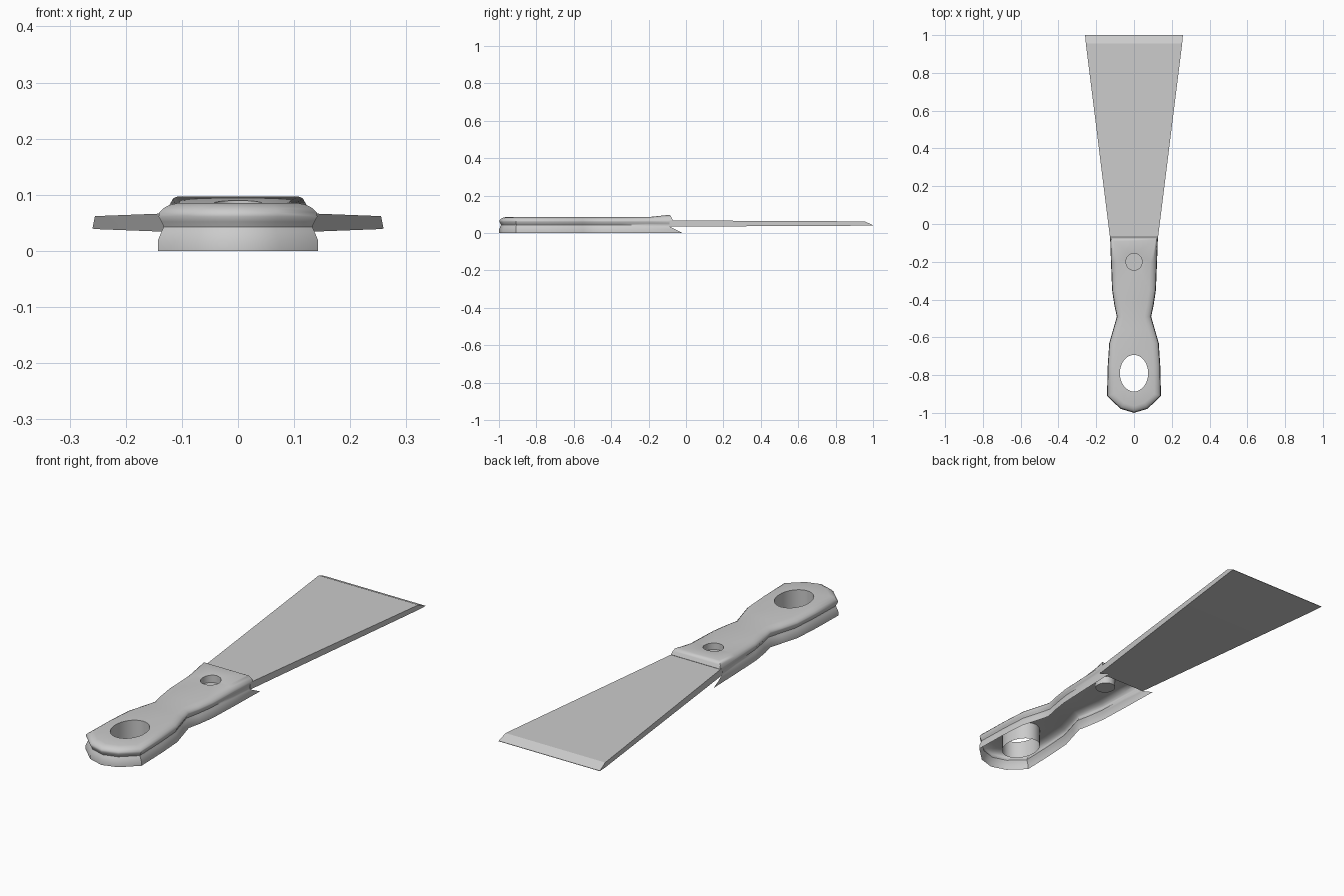
import bpy, bmesh, math
from mathutils import Vector

if "Cube" in bpy.data.objects:
    bpy.data.objects.remove(bpy.data.objects["Cube"])


def finish(bm, name, angle=40):
    bmesh.ops.recalc_face_normals(bm, faces=bm.faces)
    mesh = bpy.data.meshes.new(name)
    bm.to_mesh(mesh)
    bm.free()
    obj = bpy.data.objects.new(name, mesh)
    bpy.context.collection.objects.link(obj)
    bpy.ops.object.select_all(action='DESELECT')
    obj.select_set(True)
    bpy.context.view_layer.objects.active = obj
    bpy.ops.object.shade_smooth_by_angle(angle=math.radians(angle))
    return obj


def loop_edges(bm, verts):
    return [bm.edges.new((verts[i], verts[(i + 1) % len(verts)])) for i in range(len(verts))]


def ellipse(bm, y, rx, ry, z, n=32):
    return [bm.verts.new((rx * math.cos(2 * math.pi * i / n),
                          y + ry * math.sin(2 * math.pi * i / n), z)) for i in range(n)]


def bridge(bm, a, b):
    for i in range(len(a)):
        j = (i + 1) % len(a)
        bm.faces.new((a[i], a[j], b[j], b[i]))


# Handle: a hollow shell, lofted up from an open bottom rim
half = [(0.127, -0.07), (0.122, -0.20), (0.116, -0.35), (0.104, -0.43), (0.091, -0.49),
        (0.108, -0.55), (0.131, -0.63), (0.139, -0.75), (0.143, -0.91), (0.072, -0.978)]
outline = [Vector(p) for p in half] + [Vector((0, -1))] + [Vector((-x, y)) for x, y in reversed(half)]

normals = []
for i in range(len(outline)):
    d = outline[min(i + 1, len(outline) - 1)] - outline[max(i - 1, 0)]
    normals.append(Vector((-d.y, d.x)).normalized())
normals[0], normals[-1] = Vector((1, 0)), Vector((-1, 0))

# height, inset, y of the front end
levels = [(0.0, 0.0, -0.02), (0.018, 0.0, -0.055), (0.034, 0.008, -0.088),
          (0.043, 0.013, -0.084), (0.052, 0.008, -0.078), (0.061, 0.002, -0.072),
          (0.068, 0.003, -0.07), (0.076, 0.012, -0.077), (0.082, 0.026, -0.084),
          (0.085, 0.042, -0.09)]
TOP = levels[-1][0]

bm = bmesh.new()
rings = []
for z, inset, front in levels:
    ring = []
    for i, (p, n) in enumerate(zip(outline, normals)):
        # keep the front end wide
        k = inset * (0.45 if i in (0, len(outline) - 1) else 0.85)
        q = p - n * k
        if i in (0, len(outline) - 1):
            q.y = front
        ring.append(bm.verts.new((q.x, q.y, z)))
    rings.append(ring)
for a, b in zip(rings, rings[1:]):
    for i in range(len(a) - 1):
        bm.faces.new((a[i], a[i + 1], b[i + 1], b[i]))

# Hanging hole and rivet recess cut into the top
hang = ellipse(bm, -0.79, 0.075, 0.097, TOP)
rivet = ellipse(bm, -0.20, 0.043, 0.045, TOP, 24)
edges = []
for ring in (hang, rivet):
    edges += loop_edges(bm, ring)
top = rings[-1]
for i in range(len(top)):
    e = bm.edges.get((top[i], top[(i + 1) % len(top)]))
    edges.append(e or bm.edges.new((top[i], top[(i + 1) % len(top)])))
bmesh.ops.triangle_fill(bm, edges=edges, use_beauty=True, normal=(0, 0, 1))
bridge(bm, hang, ellipse(bm, -0.79, 0.075, 0.097, 0.003))
floor = ellipse(bm, -0.20, 0.043, 0.045, 0.055, 24)
bridge(bm, rivet, floor)
bm.faces.new(floor)

# Front wall above the side lips
for a, b in zip(rings[2:], rings[3:]):
    bm.faces.new((a[0], b[0], b[-1], a[-1]))

# Raised lip towards the blade
for v in bm.verts:
    if v.co.z > 0.07:
        v.co.z += 0.012 * max(0, min(1, (v.co.y + 0.20) / 0.11)) * min(1, (v.co.z - 0.068) / 0.014)
finish(bm, "handle")

# Blade: tapered plate with a ground front edge; y, half width, bottom, top
bm = bmesh.new()
secs = []
for y, w, lo, hi in [(-0.088, 0.125, 0.034, 0.067), (0.955, 0.255, 0.039, 0.062), (1.0, 0.259, 0.040, 0.042)]:
    secs.append([bm.verts.new(c) for c in ((-w, y, lo), (w, y, lo), (w, y, hi), (-w, y, hi))])
for a, b in zip(secs, secs[1:]):
    bridge(bm, a, b)
bm.faces.new(secs[0])
bm.faces.new(secs[-1])
finish(bm, "blade", 15)
